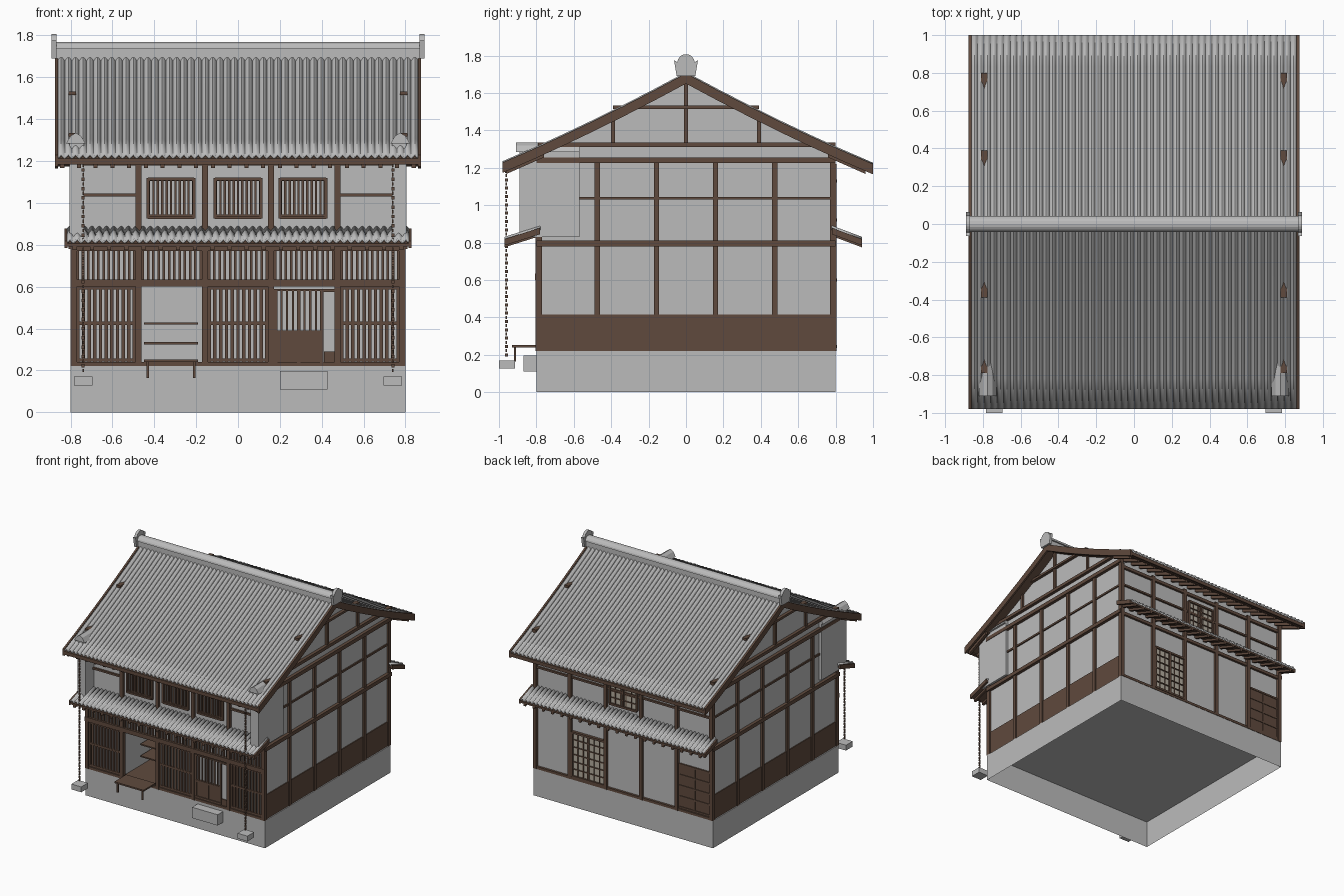
import bpy, bmesh, math

if "Cube" in bpy.data.objects:
    bpy.data.objects.remove(bpy.data.objects["Cube"], do_unlink=True)


def material(name, colour):
    m = bpy.data.materials.new(name)
    m.use_nodes = True
    m.diffuse_color = (*colour, 1)
    m.node_tree.nodes["Principled BSDF"].inputs["Base Color"].default_value = (*colour, 1)
    return m


GREY = material("plaster grey", (0.5, 0.5, 0.5))
WOOD = material("dark brown wood", (0.115, 0.068, 0.047))
PAPER = material("paper cream", (0.46, 0.42, 0.35))


def finish(name, mat, bm, recalc=True):
    if recalc:
        bmesh.ops.recalc_face_normals(bm, faces=bm.faces)
    mesh = bpy.data.meshes.new(name)
    bm.to_mesh(mesh)
    bm.free()
    mesh.materials.append(mat)
    obj = bpy.data.objects.new(name, mesh)
    bpy.context.collection.objects.link(obj)
    return obj


def prisms(name, mat, outline, spans):
    """Extrude a (y, z) outline along x once for every span."""
    bm = bmesh.new()
    for x0, x1 in spans:
        ends = [[bm.verts.new((x, y, z)) for y, z in outline] for x in (x0, x1)]
        bm.faces.new(ends[0])
        bm.faces.new(ends[1])
        for i in range(len(outline)):
            bm.faces.new((ends[0][i - 1], ends[0][i], ends[1][i], ends[1][i - 1]))
    return finish(name, mat, bm)


def boxes(name, mat, items):
    """Join boxes given as x0, x1, y0, y1, z0, z1."""
    bm = bmesh.new()
    for x0, x1, y0, y1, z0, z1 in items:
        for v in bmesh.ops.create_cube(bm, size=1)["verts"]:
            v.co.x = x1 if v.co.x > 0 else x0
            v.co.y = y1 if v.co.y > 0 else y0
            v.co.z = z1 if v.co.z > 0 else z0
    return finish(name, mat, bm)


def tiles(name, half_width, path, count):
    """Rippled tile sheet that follows a (y, z) path."""
    bm = bmesh.new()
    steps = 6
    cols = count * steps
    rows = [[bm.verts.new((half_width * (2 * c / cols - 1), y,
                           z + 0.018 * abs(math.sin(math.pi * c / steps))))
             for c in range(cols + 1)] for y, z in path]
    for a, b in zip(rows, rows[1:]):
        for c in range(cols):
            bm.faces.new((a[c], a[c + 1], b[c + 1], b[c]))
    obj = finish(name, GREY, bm, False)
    bpy.ops.object.select_all(action='DESELECT')
    obj.select_set(True)
    bpy.context.view_layer.objects.active = obj
    bpy.ops.object.shade_smooth_by_angle()
    solid = obj.modifiers.new("thickness", 'SOLIDIFY')
    solid.thickness = 0.01


def band(path, low, high):
    """Closed outline around a path."""
    return [(y, z + high) for y, z in path] + [(y, z + low) for y, z in reversed(path)]


WALL, FACE = 0.785, 0.8
POSTS = [-0.785, -0.475, -0.158, 0.158, 0.475, 0.785]
BOTH = (-1, 1)


def on_front(s, x0, x1, z0, z1, out=FACE):
    return (x0, x1, *sorted((s * (WALL - 0.01), s * out)), z0, z1)


def on_side(s, y0, y1, z0, z1, out=FACE):
    return (*sorted((s * (WALL - 0.01), s * out)), y0, y1, z0, z1)


def lattice(s, x0, x1, z0, z1, nx, zs, w, out=0.795):
    """Evenly spaced vertical bars with rails at given heights."""
    bars = [on_front(s, x - w / 2, x + w / 2, z0, z1, out)
            for x in (x0 + (x1 - x0) * i / nx for i in range(nx + 1))]
    return bars + [on_front(s, x0, x1, z - w / 2, z + w / 2, out + 0.002) for z in zs]


def even(a, b, n):
    return [a + (b - a) * i / n for i in range(n + 1)]


# Foundation: a shell open underneath
foundation = boxes("foundation", GREY, [(-FACE, FACE, -FACE, FACE, 0, 0.22)])
bm = bmesh.new()
bm.from_mesh(foundation.data)
bmesh.ops.delete(bm, geom=[f for f in bm.faces if f.normal.z < -0.5], context='FACES')
bm.to_mesh(foundation.data)
bm.free()


# Plaster body with an open shop bay
def roof_z(y):
    a = abs(y)
    return 1.68 - 0.485 * a - 0.06 * a * (1 - a)


prisms("upper_walls", GREY, [(-WALL, 0.6), (WALL, 0.6), (WALL, roof_z(WALL)),
                             (0, roof_z(0) - 0.01), (-WALL, roof_z(WALL))], [(-WALL, WALL)])
boxes("lower_walls", GREY, [(-WALL, WALL, -0.45, WALL, 0.221, 0.6),
                            (-WALL, -0.47, -WALL, -0.45, 0.221, 0.6),
                            (-0.165, WALL, -WALL, -0.45, 0.221, 0.6)])
boxes("shop_floor_and_shelves", WOOD, [(-0.47, -0.165, -WALL, -0.45, 0.221, 0.24)] +
      [(-0.45, -0.19, -0.6, -0.45, z, z + 0.01) for z in (0.325, 0.42)])

# Side timber framing
side = []
for s in BOTH:
    side += [on_side(s, y - 0.014, y + 0.014, 0.22, 1.24) for y in POSTS]
    side += [on_side(s, -FACE, FACE, z, z + 0.03, 0.81) for z in (0.78, 1.225)]
    side += [on_side(s, -0.79, FACE, 1.31, 1.335, 0.81),
             on_side(s, -0.57, FACE, 1.03, 1.045, 0.795),
             on_side(s, -0.39, 0.39, 1.515, 1.533, 0.81),
             on_side(s, -0.012, 0.012, 1.33, 1.67)]
    side += [on_side(s, y - 0.01, y + 0.01, 1.33, 1.48) for y in (-0.39, 0.39)]
boxes("side_timbers", WOOD, side)
boxes("side_wainscot", WOOD, [on_side(s, -FACE, FACE, 0.22, 0.415, 0.792) for s in BOTH])

# Front and back timber framing
frame = []
for s in BOTH:
    frame += [on_front(s, x - 0.015, x + 0.015, 0.22, 1.22, 0.805) for x in POSTS]
    frame += [on_front(s, -FACE, FACE, z, z + 0.025, 0.803) for z in (0.77, 1.18)]
    frame.append(on_front(s, -FACE, FACE, 0.22, 0.24, 0.803))
frame += [on_front(-1, -FACE, FACE, 0.6, 0.635, 0.808), on_front(1, -FACE, FACE, 1.03, 1.045)]
frame += [on_front(-1, *sorted((s * 0.475, s * 0.74)), 1.03, 1.045) for s in BOTH]
boxes("front_and_back_timbers", WOOD, frame)

# Shop front lattices
screens = []
for a, b in zip(POSTS, POSTS[1:]):
    screens += lattice(-1, a + 0.02, b - 0.02, 0.635, 0.775, 11, [], 0.012)
for i in (0, 2, 4):
    screens += lattice(-1, POSTS[i] + 0.02, POSTS[i + 1] - 0.02, 0.24, 0.6, 10,
                       [0.25, 0.425, 0.595], 0.016)
boxes("shop_lattices", WOOD, screens)

# Upper front windows
windows = []
for x in (-0.32, 0, 0.31):
    windows += lattice(-1, x - 0.105, x + 0.105, 0.925, 1.12, 10, [0.94, 1.11], 0.011)
    windows += lattice(-1, x - 0.11, x + 0.11, 0.925, 1.12, 1, [0.93, 1.115], 0.014, 0.803)
boxes("upper_window_lattices", WOOD, windows)

# Entrance doors with a narrow side panel
entrance = [on_front(-1, 0.172, 0.4, 0.24, 0.38, 0.793), on_front(-1, 0.41, 0.46, 0.24, 0.29, 0.793),
            on_front(-1, 0.405, 0.46, 0.575, 0.59)]
entrance += lattice(-1, 0.18, 0.4, 0.38, 0.59, 8, [0.385, 0.585], 0.01)
entrance += lattice(-1, 0.18, 0.4, 0.24, 0.59, 2, [0.25, 0.38], 0.016, 0.798)
boxes("entrance_doors", WOOD, entrance)

# Back paper door, back window and plank door
openings = [(0.165, 0.455, 0.245, 0.6, 6, 6), (-0.12, 0.12, 0.92, 1.13, 5, 4)]
grids = []
for x0, x1, z0, z1, nx, nz in openings:
    grids += lattice(1, x0, x1, z0, z1, nx, even(z0, z1, nz), 0.007, 0.799)
    grids += lattice(1, x0, x1, z0, z1, 2, [z0, z1], 0.016, 0.805)
boxes("paper_panes", PAPER, [on_front(1, *o[:4], 0.793) for o in openings])
boxes("pane_grids", WOOD, grids)
boxes("back_plank_door", WOOD, [on_front(1, -0.78, -0.48, 0.24, 0.6, 0.792)] +
      lattice(1, -0.77, -0.49, 0.24, 0.6, 2, even(0.25, 0.595, 4), 0.014))

# Main roof
ridge_path = [(y, roof_z(y)) for y in even(-0.98, 0, 6) + even(0, 1, 6)[1:]]
prisms("roof_deck", WOOD, band(ridge_path, -0.02, 0.008), [(-0.86, 0.86)])
prisms("bargeboards", WOOD, band(ridge_path, -0.03, 0.025), [(-0.875, -0.86), (0.86, 0.875)])
tiles("roof_tiles", 0.862, [(y, z + 0.014) for y, z in ridge_path], 50)
for s, label in zip(BOTH, ("front", "back")):
    eave = [(s * y, roof_z(y)) for y in (0.76, 0.96)]
    prisms(label + "_rafters", WOOD, band(eave, -0.045, -0.015),
           [(x - 0.01, x + 0.01) for x in even(-0.84, 0.84, 21)])
    boxes(label + "_eave_board", WOOD, [(-0.86, 0.86, *sorted((s * 0.955, s * 0.97)), 1.185, 1.21)])

# Ridge and its end ornaments
boxes("ridge", GREY, [(-0.875, 0.875, -0.03, 0.03, 1.67, 1.74)])
prisms("ridge_cap", GREY, [(0.042 * math.cos(t), 1.735 + 0.035 * math.sin(t))
                           for t in even(0, math.pi, 8)], [(-0.89, 0.89)])
half = [(0.05, 1.69), (0.064, 1.775), (0.046, 1.765)]
arch = [(0.045 * math.cos(t), 1.765 + 0.042 * math.sin(t)) for t in even(0, math.pi, 10)][1:-1]
prisms("ridge_end_ornaments", GREY, half + arch + [(-y, z) for y, z in reversed(half)],
       [(-0.89, -0.868), (0.868, 0.89)])

# Lower pent roofs
for s, reach, label in ((-1, 0.97, "front"), (1, 0.94, "back")):
    slope = sorted([(s * reach, 0.805), (s * 0.78, 0.865)])
    prisms(label + "_pent_deck", WOOD, band(slope, -0.012, 0.002), [(-0.815, 0.815)])
    prisms(label + "_pent_rafters", WOOD, band(slope, -0.03, -0.01),
           [(x - 0.01, x + 0.01) for x in even(-0.78, 0.78, 19)])
    prisms(label + "_pent_end_boards", WOOD, band(slope, -0.02, 0.014),
           [(-0.828, -0.815), (0.815, 0.828)])
    tiles(label + "_pent_tiles", 0.82, [(y, z + 0.008) for y, z in slope], 47)

# Fire walls beside the upper floor, with small gabled caps
boxes("wing_walls", GREY, [(*sorted((s * 0.735, s * 0.806)), -0.89, -0.57, 0.83, 1.29) for s in BOTH])
bm = bmesh.new()
for s in BOTH:
    ends = [[bm.verts.new((s * 0.775 + dx, y, z)) for dx, z in
             ((-0.046, 1.285), (0.046, 1.285), (0.025, 1.32), (0, 1.335), (-0.025, 1.32))]
            for y in (-0.91, -0.57)]
    bm.faces.new(ends[0])
    bm.faces.new(ends[1])
    for i in range(len(ends[0])):
        bm.faces.new((ends[0][i - 1], ends[0][i], ends[1][i], ends[1][i - 1]))
finish("wing_wall_caps", GREY, bm)

# Rain chains and basins
links = []
for s in BOTH:
    for i, z in enumerate(even(0.2, 1.18, 44)):
        w, d = (0.007, 0.004) if i % 2 else (0.004, 0.007)
        links.append((s * 0.74 - w, s * 0.74 + w, -0.96 - d, -0.96 + d, z - 0.008, z + 0.008))
boxes("rain_chains", WOOD, links)
boxes("rain_basins", GREY, [(s * 0.74 - 0.044, s * 0.74 + 0.044, -1, -0.915, 0.127, 0.17) for s in BOTH])

# Step stone and bench
boxes("step_stone", GREY, [(0.2, 0.428, -0.87, -FACE, 0.11, 0.197)])
boxes("bench", WOOD, [(-0.45, -0.19, -0.93, -0.78, 0.24, 0.252)] +
      [(x - 0.006, x + 0.006, -0.92, -0.908, 0.165, 0.24) for x in (-0.43, -0.21)])
